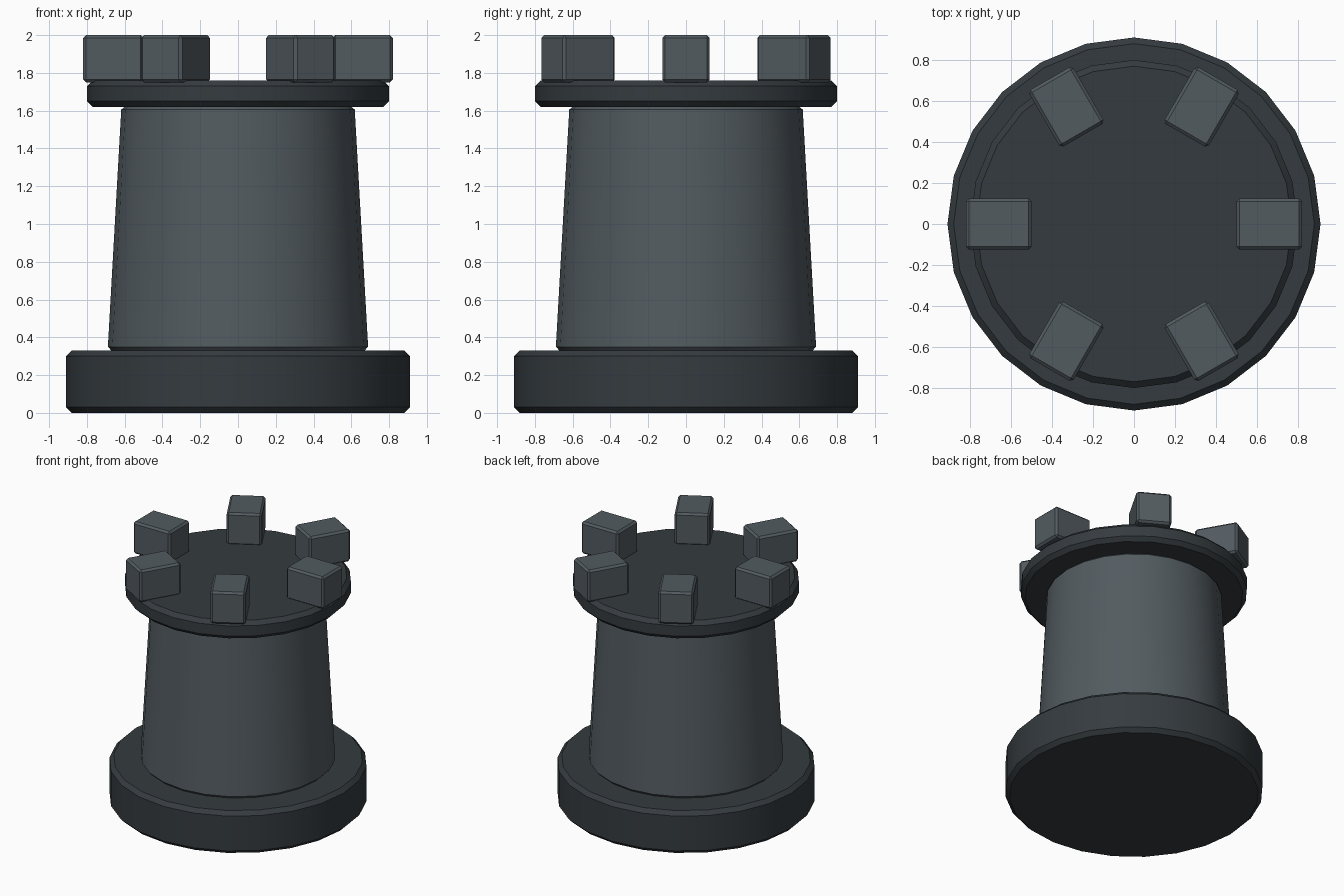
import bpy
from math import cos, sin, radians

if "Cube" in bpy.data.objects:
    bpy.data.objects.remove(bpy.data.objects["Cube"])


def material(name, colour):
    m = bpy.data.materials.new(name)
    m.diffuse_color = (*colour, 1)
    m.use_nodes = True
    m.node_tree.nodes["Principled BSDF"].inputs["Base Color"].default_value = m.diffuse_color
    return m


DARK = material("dark_slate", (0.035, 0.044, 0.05))
LIGHT = material("light_slate", (0.085, 0.105, 0.117))


def finish(name, mat, bevel):
    ob = bpy.context.object
    ob.name = name
    ob.data.materials.append(mat)
    mod = ob.modifiers.new("edge_bevel", 'BEVEL')
    mod.width = bevel
    mod.segments = 1
    mod.limit_method = 'ANGLE'
    mod.angle_limit = radians(30)
    bpy.ops.object.modifier_apply(modifier=mod.name)
    bpy.ops.object.shade_smooth_by_angle(angle=radians(30))
    return ob


def drum(name, r_bottom, r_top, z0, z1, mat, bevel):
    bpy.ops.mesh.primitive_cone_add(vertices=24, radius1=r_bottom, radius2=r_top,
                                    depth=z1 - z0, location=(0, 0, (z0 + z1) / 2))
    return finish(name, mat, bevel)


# Stacked round parts
drum("base", 0.91, 0.91, 0.0, 0.33, DARK, 0.03)
drum("tower_body", 0.69, 0.617, 0.33, 1.625, LIGHT, 0.02)
drum("collar", 0.80, 0.80, 1.62, 1.76, DARK, 0.03)

# Six battlement blocks around the rim
for i in range(6):
    a = radians(60 * i)
    bpy.ops.mesh.primitive_cube_add(size=1, location=(0.66 * cos(a), 0.66 * sin(a), 1.875),
                                    rotation=(0, 0, a))
    bpy.context.object.scale = (0.32, 0.25, 0.25)
    bpy.ops.object.transform_apply(location=False, rotation=False, scale=True)
    finish(f"battlement_{i + 1}", LIGHT, 0.015)
